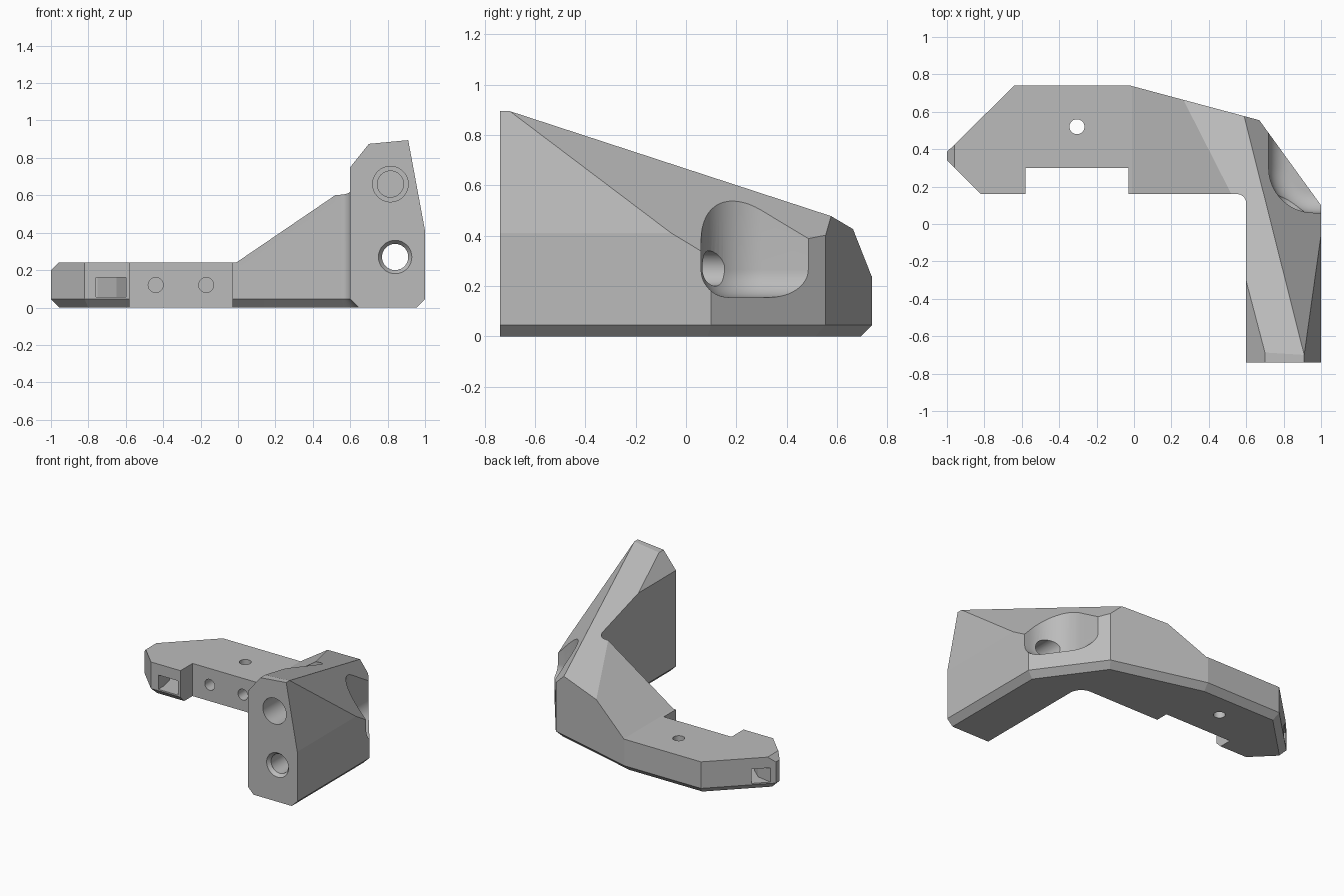
import bpy, bmesh
from math import sin, cos, pi, radians
from mathutils import Vector

if "Cube" in bpy.data.objects:
    bpy.data.objects.remove(bpy.data.objects["Cube"])

grey = bpy.data.materials.new("plain_grey")
grey.use_nodes = True
COLOUR = (0.5, 0.5, 0.5, 1)
grey.diffuse_color = COLOUR
grey.node_tree.nodes["Principled BSDF"].inputs["Base Color"].default_value = COLOUR


def arc(cx, cy, r, a0, a1, n=14):
    """Points on a circular arc, angles in degrees."""
    angles = [radians(a0 + (a1 - a0) * i / n) for i in range(n + 1)]
    return [(cx + r * cos(a), cy + r * sin(a)) for a in angles]


def prism(points, axis, low, high):
    """Extrude a plan (axis z) or front profile (axis y) into a solid."""
    bm = bmesh.new()
    place = (lambda p: (p[0], p[1], low)) if axis == "z" else (lambda p: (p[0], low, p[1]))
    face = bm.faces.new([bm.verts.new(place(p)) for p in points])
    grown = bmesh.ops.extrude_face_region(bm, geom=[face])["geom"]
    shift = Vector((0, 0, high - low)) if axis == "z" else Vector((0, high - low, 0))
    bmesh.ops.translate(bm, vec=shift, verts=[v for v in grown if isinstance(v, bmesh.types.BMVert)])
    bmesh.ops.recalc_face_normals(bm, faces=bm.faces)
    return bm


def round_bottom(bm, size, segments, keep=lambda mid: True):
    """Bevel the lowest edges of a prism."""
    low = min(v.co.z for v in bm.verts)
    edges = [e for e in bm.edges if all(abs(v.co.z - low) < 1e-5 for v in e.verts)
             and keep((e.verts[0].co + e.verts[1].co) / 2)]
    bmesh.ops.bevel(bm, geom=edges, offset=size, segments=segments, profile=0.5,
                    affect="EDGES", clamp_overlap=False)


def slice_above(bm, a, b, c):
    """Remove everything above the plane z = a + b x + c y and cap it."""
    cut = bmesh.ops.bisect_plane(bm, geom=bm.verts[:] + bm.edges[:] + bm.faces[:], dist=1e-6,
                                 plane_co=(0, 0, a), plane_no=(-b, -c, 1), clear_outer=True)
    rim = [e for e in cut["geom_cut"] if isinstance(e, bmesh.types.BMEdge)]
    bmesh.ops.edgeloop_fill(bm, edges=rim)
    bmesh.ops.recalc_face_normals(bm, faces=bm.faces)


def to_object(bm, name):
    mesh = bpy.data.meshes.new(name)
    bm.to_mesh(mesh)
    bm.free()
    mesh.materials.append(grey)
    obj = bpy.data.objects.new(name, mesh)
    bpy.context.collection.objects.link(obj)
    return obj


def combine(target, bm, operation="DIFFERENCE"):
    """Apply a boolean with a temporary solid."""
    tool = to_object(bm, "cutter")
    tool.hide_render = True
    mod = target.modifiers.new("cut", "BOOLEAN")
    mod.operation, mod.object, mod.solver = operation, tool, "EXACT"
    bpy.context.view_layer.objects.active = target
    bpy.ops.object.modifier_apply(modifier=mod.name)
    bpy.data.objects.remove(tool)


def hole(x, z, r, y0, y1):
    return prism(arc(x, z, r, 0, 360 * 63 / 64, 63), "y", y0, y1)


# Bracket plan: bar along the back, arm coming forward, chamfered base
plan = [(-1, 0.34), (-0.82, 0.16)] + arc(0.55, 0.11, 0.05, 90, 0, 12)
plan += [(0.6, -0.74), (1, -0.74), (1, 0.10), (0.67, 0.555), (-0.02, 0.74), (-0.64, 0.74), (-1, 0.385)]
body = prism(plan, "z", 0, 1.1)
round_bottom(body, 0.045, 1, lambda mid: mid.y > -0.735)

# Sloping top and sloping outer shoulder
slice_above(body, 0.6105, 0.076, -0.3076)
slice_above(body, 1.469, -1.094, -0.602)
bracket = to_object(body, "corner_bracket")

# Front outline: low bar, ramp and tall arm
front = [(-1, -0.1), (-1, 0.2), (-0.96, 0.24), (-0.01, 0.24), (0.6, 0.655), (0.6, 0.75),
         (0.7, 0.875), (0.91, 0.895), (1, 0.41), (1, -0.1)]
combine(bracket, prism(front, "y", -0.9, 0.9), "INTERSECT")

# Notch in the front of the bar
notch = [(-0.58, 0), (-0.03, 0), (-0.03, 0.3), (-0.58, 0.3)]
combine(bracket, prism(notch, "z", -0.1, 0.5))

# Scooped pocket in the outer back corner
scoop = prism(arc(0.96, 0.30, 0.24, 180, 270, 16) + [(1.4, 0.06), (1.4, 0.9), (0.72, 0.9)], "z", 0.155, 1.2)
round_bottom(scoop, 0.11, 12)
combine(bracket, scoop)

# Lower bolt hole with a countersunk mouth
combine(bracket, hole(0.84, 0.27, 0.07, -0.9, 0.4))
mouth = hole(0.84, 0.27, 0.09, -0.74, -0.715)
for v in mouth.verts:
    if v.co.y > -0.73:
        v.co.x = 0.84 + (v.co.x - 0.84) * 0.78
        v.co.z = 0.27 + (v.co.z - 0.27) * 0.78
for v in mouth.verts:
    if v.co.y < -0.73:
        v.co.y -= 0.001
combine(bracket, mouth)

# Upper blind hole with a counterbore
combine(bracket, hole(0.815, 0.66, 0.095, -0.9, -0.5))
combine(bracket, hole(0.815, 0.66, 0.07, -0.6, -0.38))

# Small holes in the bar
for x in (-0.44, -0.17):
    combine(bracket, hole(x, 0.12, 0.04, 0.2, 0.5))
combine(bracket, prism(arc(-0.305, 0.52, 0.04, 0, 360 * 63 / 64, 63), "z", -0.1, 0.5))

# Curved strap channel through the bar end
channel = [(-0.6, 0.1), (-0.6, 0.22), (-0.65, 0.36), (-0.75, 0.46), (-0.88, 0.5), (-1, 0.54),
           (-1.06, 0.43), (-0.97, 0.41), (-0.86, 0.39), (-0.78, 0.32), (-0.76, 0.22), (-0.76, 0.1)]
combine(bracket, prism(channel, "z", 0.055, 0.16))

# Smooth the rounded surfaces, keep creases sharp
bpy.ops.object.select_all(action="DESELECT")
bracket.select_set(True)
bpy.context.view_layer.objects.active = bracket
bpy.ops.object.shade_smooth_by_angle(angle=radians(9))
